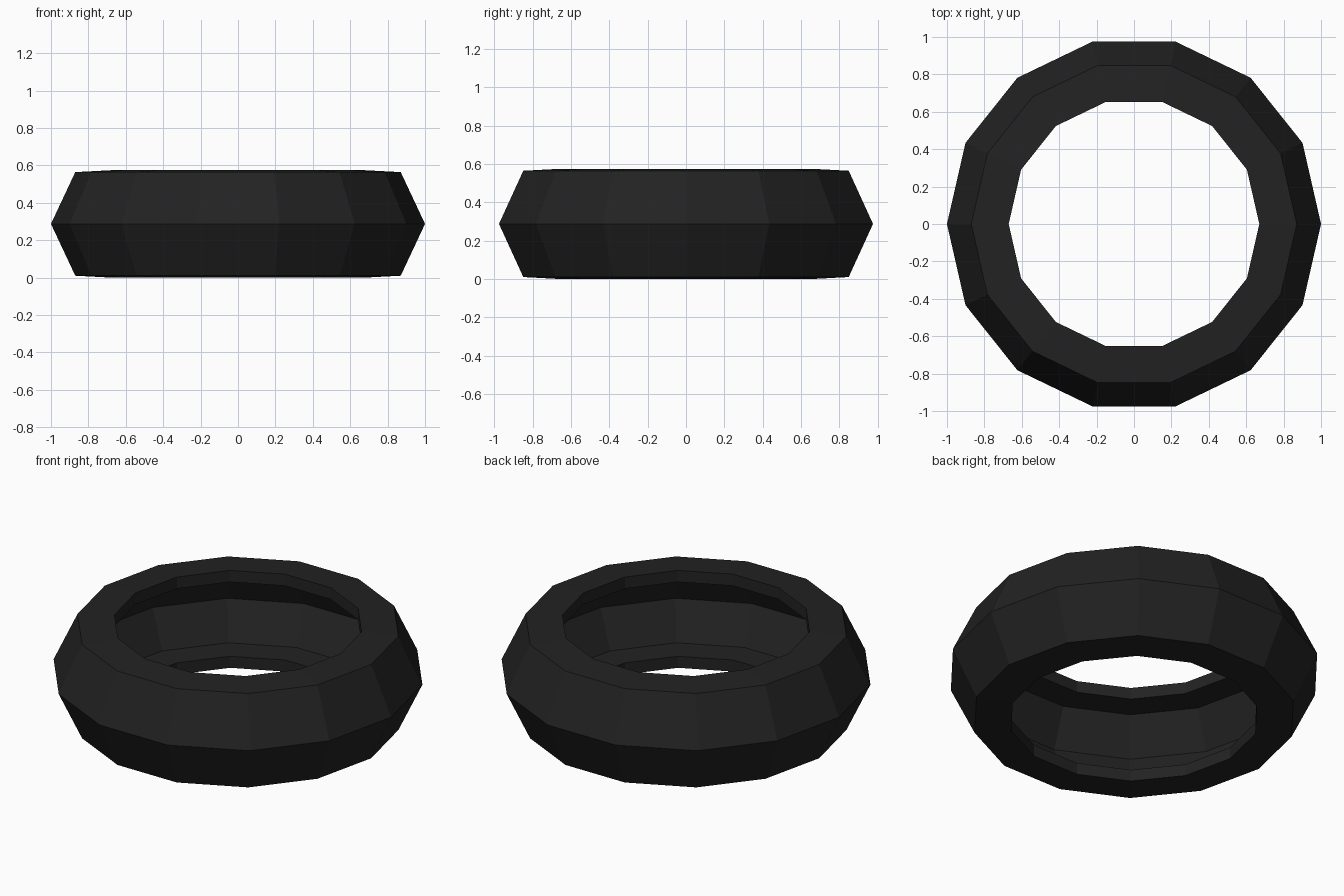
import bpy, bmesh, math

if "Cube" in bpy.data.objects:
    bpy.data.objects.remove(bpy.data.objects["Cube"])

SIDES = 14
MID = 0.2875  # half the height of the tyre

# upper half of the hollow cross-section: (radius, height above the middle)
outer = [(0.87, 0.277), (0.67, 0.2875)]
inner = [(0.67, 0.219), (0.83, 0.214)]
upper = outer + inner
profile = [(1.0, 0.0)] + upper + [(0.935, 0.0)] + [(r, -h) for r, h in reversed(upper)]

rubber = bpy.data.materials.new("black rubber")
rubber.diffuse_color = (0.016, 0.016, 0.016, 1)
rubber.use_nodes = True
rubber.node_tree.nodes["Principled BSDF"].inputs["Base Color"].default_value = rubber.diffuse_color

# revolve the closed profile into a low-poly ring, open on the inside
bm = bmesh.new()
rings = []
for i in range(SIDES):
    a = 2 * math.pi * i / SIDES
    rings.append([bm.verts.new((r * math.cos(a), r * math.sin(a), MID + h)) for r, h in profile])
n = len(profile)
for i in range(SIDES):
    a, b = rings[i], rings[(i + 1) % SIDES]
    for j in range(n):
        k = (j + 1) % n
        bm.faces.new((a[j], b[j], b[k], a[k]))
bmesh.ops.recalc_face_normals(bm, faces=bm.faces)

mesh = bpy.data.meshes.new("tyre")
bm.to_mesh(mesh)
bm.free()
mesh.materials.append(rubber)
bpy.context.collection.objects.link(bpy.data.objects.new("tyre", mesh))
